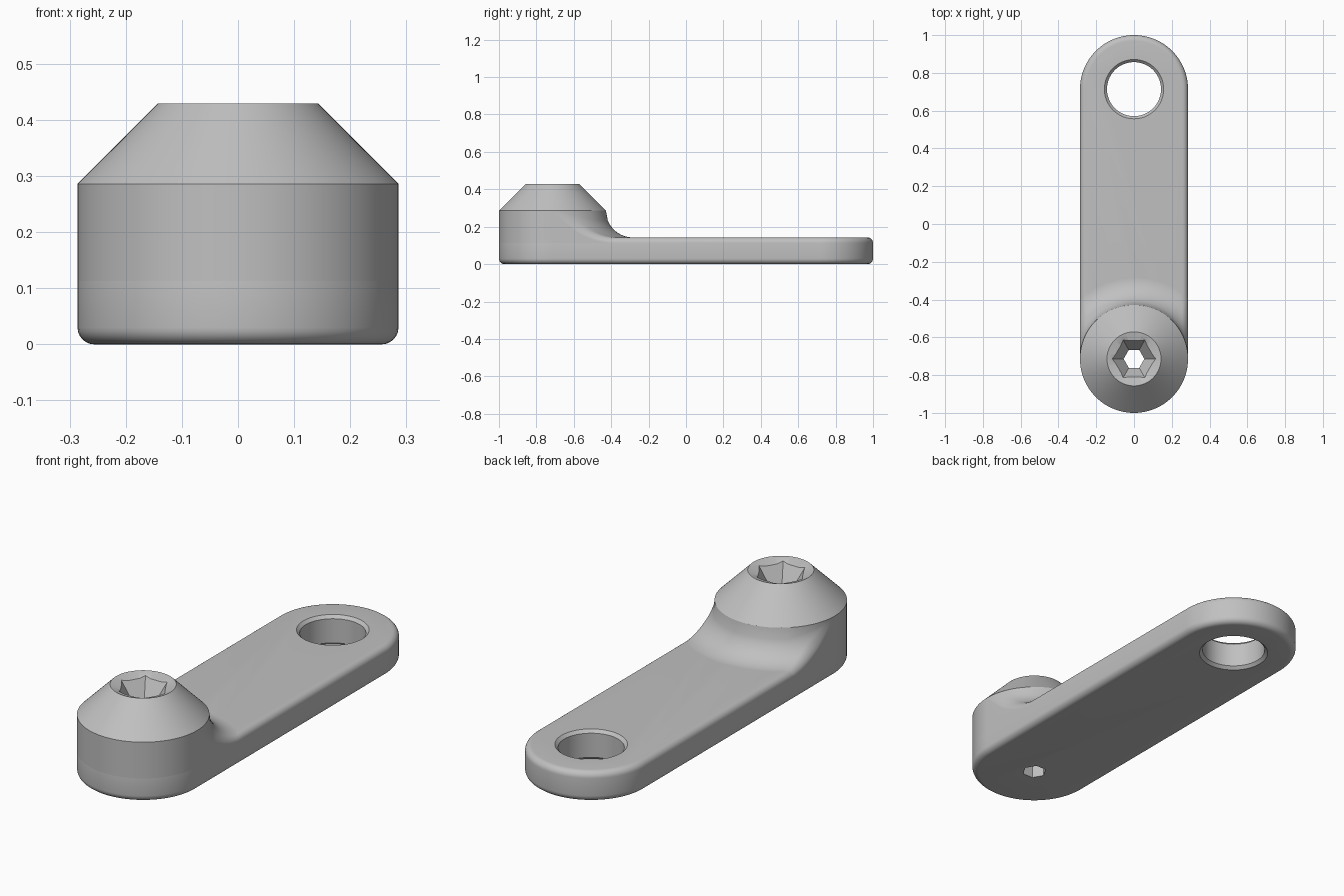
import bpy, bmesh, math
from mathutils import Vector

if "Cube" in bpy.data.objects:
    bpy.data.objects.remove(bpy.data.objects["Cube"], do_unlink=True)

W = 0.286          # half width and end radius
CY = 1 - W         # distance of both end centres from the middle
T = W / 2          # plate thickness and blend radius
R = 0.03           # edge rounding
SEG = 96

steel = bpy.data.materials.new("grey_metal")
steel.use_nodes = True
grey = (0.53, 0.53, 0.53, 1)
steel.diffuse_color = grey
steel.node_tree.nodes["Principled BSDF"].inputs["Base Color"].default_value = grey


def loft(name, rings, closed=True, caps=True):
    """Skin a list of equally long point rings."""
    bm = bmesh.new()
    rows = [[bm.verts.new(p) for p in ring] for ring in rings]
    n = len(rows[0])
    for a, b in zip(rows, rows[1:]):
        for i in range(n if closed else n - 1):
            j = (i + 1) % n
            bm.faces.new((a[i], a[j], b[j], b[i]))
    if caps:
        bm.faces.new(rows[0][::-1])
        bm.faces.new(rows[-1])
        bmesh.ops.recalc_face_normals(bm, faces=bm.faces)
    mesh = bpy.data.meshes.new(name)
    bm.to_mesh(mesh)
    bm.free()
    ob = bpy.data.objects.new(name, mesh)
    bpy.context.collection.objects.link(ob)
    mesh.materials.append(steel)
    return ob


def circle(r, z, cy, n=SEG):
    return [Vector((r * math.cos(2 * math.pi * i / n),
                    cy + r * math.sin(2 * math.pi * i / n), z)) for i in range(n)]


def slot(r, z):
    """Rounded bar outline: two half circles."""
    half = SEG // 2
    pts = []
    for start, cy in ((0, CY), (math.pi, -CY)):
        for i in range(half + 1):
            a = start + math.pi * i / half
            pts.append(Vector((r * math.cos(a), cy + r * math.sin(a), z)))
    return pts


def activate(ob):
    bpy.ops.object.select_all(action='DESELECT')
    ob.select_set(True)
    bpy.context.view_layer.objects.active = ob


def cut(ob, cutter):
    mod = ob.modifiers.new("cut", 'BOOLEAN')
    mod.operation, mod.solver, mod.object = 'DIFFERENCE', 'EXACT', cutter
    activate(ob)
    bpy.ops.object.modifier_apply(modifier=mod.name)


# Arm plate with rounded edges
arc = [math.pi / 2 * i / 6 for i in range(7)]
rings = [slot(W - R + R * math.sin(a), R - R * math.cos(a)) for a in arc]
rings += [slot(W - R + R * math.cos(a), T - R + R * math.sin(a)) for a in arc]
arm_plate = loft("arm_plate", rings)

# Boss with conical top
TOP = 3 * T
boss = loft("boss", [circle(r, z, -CY) for r, z in
                     ((W, T - R), (W, 2 * T), (T, TOP))])

# Concave blend from boss down to the plate, trimmed at the plate sides
columns = []
for i in range(SEG + 1):
    a = math.pi * i / SEG
    limit = min(W + T, W / max(abs(math.cos(a)), 0.01))
    column = []
    for k in range(25):
        r = W + (limit - W) * math.sin(math.pi / 2 * k / 24)
        z = 2 * T - math.sqrt(max(0, T * T - (W + T - r) ** 2))
        x, y = r * math.cos(a), r * math.sin(a) - CY
        d = max(0, W - abs(x))
        edge = R * min(1, (2 * T - z) / 0.08)
        if d < edge:
            z -= edge - math.sqrt(max(0, edge ** 2 - (edge - d) ** 2))
        column.append(Vector((x, y, z)))
    column.append(Vector((x, y, T - R)))
    columns.append(column)
blend = loft("boss_blend", columns[::-1], closed=False, caps=False)
if sum(p.normal.z for p in blend.data.polygons) < 0:
    blend.data.flip_normals()

# Pivot hole with chamfered rims
C = 0.014
hole = loft("pivot_cutter", [circle(r, z, CY) for r, z in (
    (T + 2 * C, -C), (T, C), (T, T - C), (T + 2 * C, T + C))])
cut(arm_plate, hole)

# Hexagonal socket: dished rim, tapered mouth, straight through-hole
dish = loft("dish_cutter", [circle(r, z, -CY) for r, z in (
    (0.1, TOP - 0.018), (T - 0.001, TOP), (T - 0.001, TOP + 0.05))])
socket = loft("socket_cutter", [circle(r, z, -CY, 6) for r, z in (
    (0.055, -0.05), (0.055, TOP - 0.1), (0.115, TOP - 0.012), (0.115, TOP + 0.1))])
cut(boss, dish)
cut(boss, socket)
cut(arm_plate, socket)

for helper in (hole, dish, socket):
    bpy.data.objects.remove(helper, do_unlink=True)

for ob in (arm_plate, boss, blend):
    activate(ob)
    bpy.ops.object.shade_smooth_by_angle(angle=math.radians(30))
